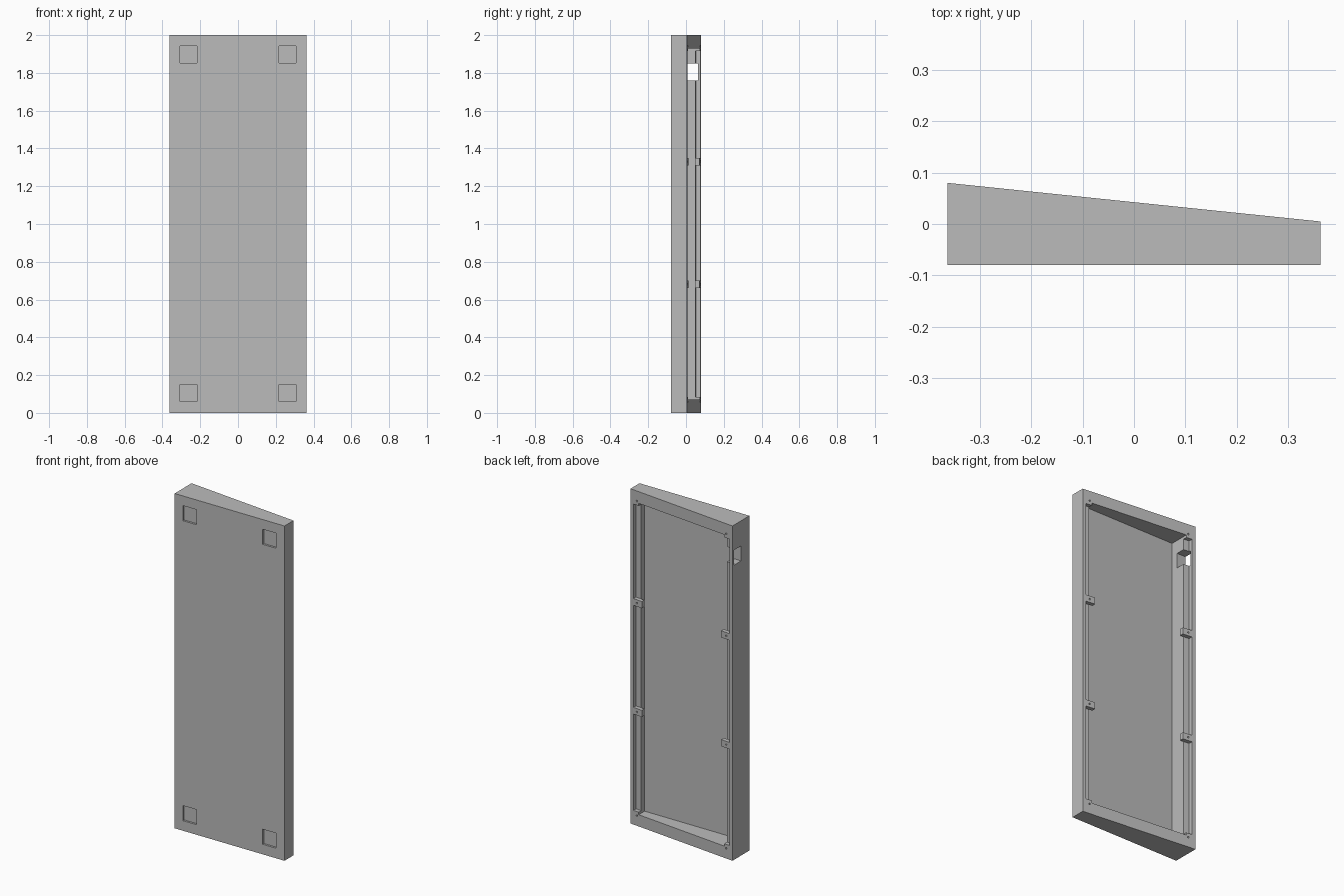
import bpy, bmesh, math
from mathutils import Matrix

if "Cube" in bpy.data.objects:
    bpy.data.objects.remove(bpy.data.objects["Cube"])

W, FRONT, H = 0.363, -0.08, 2.0
FLOOR = -0.045        # inner face of the front panel
INNER, RIM = 0.305, 0.342
LEDGE = 0.024         # groove depth below the sloping back
TAB_Z = (0.68, 1.33)

grey = bpy.data.materials.new("plain_grey")
grey.use_nodes = True
grey.diffuse_color = (0.5, 0.5, 0.5, 1)
grey.node_tree.nodes["Principled BSDF"].inputs["Base Color"].default_value = (0.5, 0.5, 0.5, 1)


def back(x):
    """Depth of the sloping back at x."""
    return 0.0425 - 0.1035 * x


def make_object(name, bm):
    bmesh.ops.recalc_face_normals(bm, faces=bm.faces)
    mesh = bpy.data.meshes.new(name)
    bm.to_mesh(mesh)
    bm.free()
    mesh.materials.append(grey)
    obj = bpy.data.objects.new(name, mesh)
    bpy.context.collection.objects.link(obj)
    return obj


def prism(name, outline, z0, z1):
    bm = bmesh.new()
    face = bm.faces.new([bm.verts.new((x, y, z0)) for x, y in outline])
    top = bmesh.ops.extrude_face_region(bm, geom=[face])["geom"]
    verts = [v for v in top if isinstance(v, bmesh.types.BMVert)]
    bmesh.ops.translate(bm, verts=verts, vec=(0, 0, z1 - z0))
    return make_object(name, bm)


def box(name, x0, x1, y0, y1, z0, z1):
    return prism(name, [(x0, y0), (x1, y0), (x1, y1), (x0, y1)], z0, z1)


def sloped(name, x0, x1, low, high, z0, z1):
    """Slab that follows the sloping back between two offsets."""
    return prism(name, [(x0, back(x0) + low), (x1, back(x1) + low),
                        (x1, back(x1) + high), (x0, back(x0) + high)], z0, z1)


def cut(target, cutter):
    cutter.hide_render = True
    mod = target.modifiers.new("cut", "BOOLEAN")
    mod.operation = "DIFFERENCE"
    mod.solver = "EXACT"
    mod.object = cutter
    bpy.context.view_layer.objects.active = target
    bpy.ops.object.modifier_apply(modifier=mod.name)
    bpy.data.objects.remove(cutter)


# Wedge-shaped shell with an open back
shell = prism("wedge_shell", [(-W, FRONT), (W, FRONT), (W, back(W)), (-W, back(-W))], 0, H)
cut(shell, box("pocket_cutter", -INNER, INNER, FLOOR, 0.3, 0.07, 1.93))

# Square foot recesses on the front
for x in (-0.263, 0.263):
    for z in (0.105, 1.897):
        cut(shell, box("recess_cutter", x - 0.045, x + 0.045,
                       FRONT - 0.05, FRONT + 0.012, z - 0.045, z + 0.045))

# Side grooves, screw holes and mounting tabs
spans = ((0.085, 0.66), (0.7, 1.31), (1.35, 1.915))
for side, label in ((-1, "right"), (1, "left")):
    for z0, z1 in spans:
        cut(shell, sloped("groove_cutter", side * 0.29, side * RIM, -LEDGE, 0.05, z0, z1))
    for z in (0.06, *TAB_Z, 1.94):
        bm = bmesh.new()
        x = side * 0.318
        place = Matrix.Translation((x, back(x), z)) @ Matrix.Rotation(math.pi / 2, 4, "X")
        bmesh.ops.create_cone(bm, cap_ends=True, segments=12, radius1=0.005,
                              radius2=0.005, depth=0.04, matrix=place)
        cut(shell, make_object("screw_cutter", bm))
    for i, z in enumerate(TAB_Z):
        sloped(f"{label}_tab_{i + 1}", side * 0.283, side * INNER, -LEDGE, 0, z - 0.02, z + 0.02)

# Cable opening through the deep side wall
cut(shell, box("opening_cutter", -0.45, -0.28, -0.003, 0.063, 1.76, 1.85))
